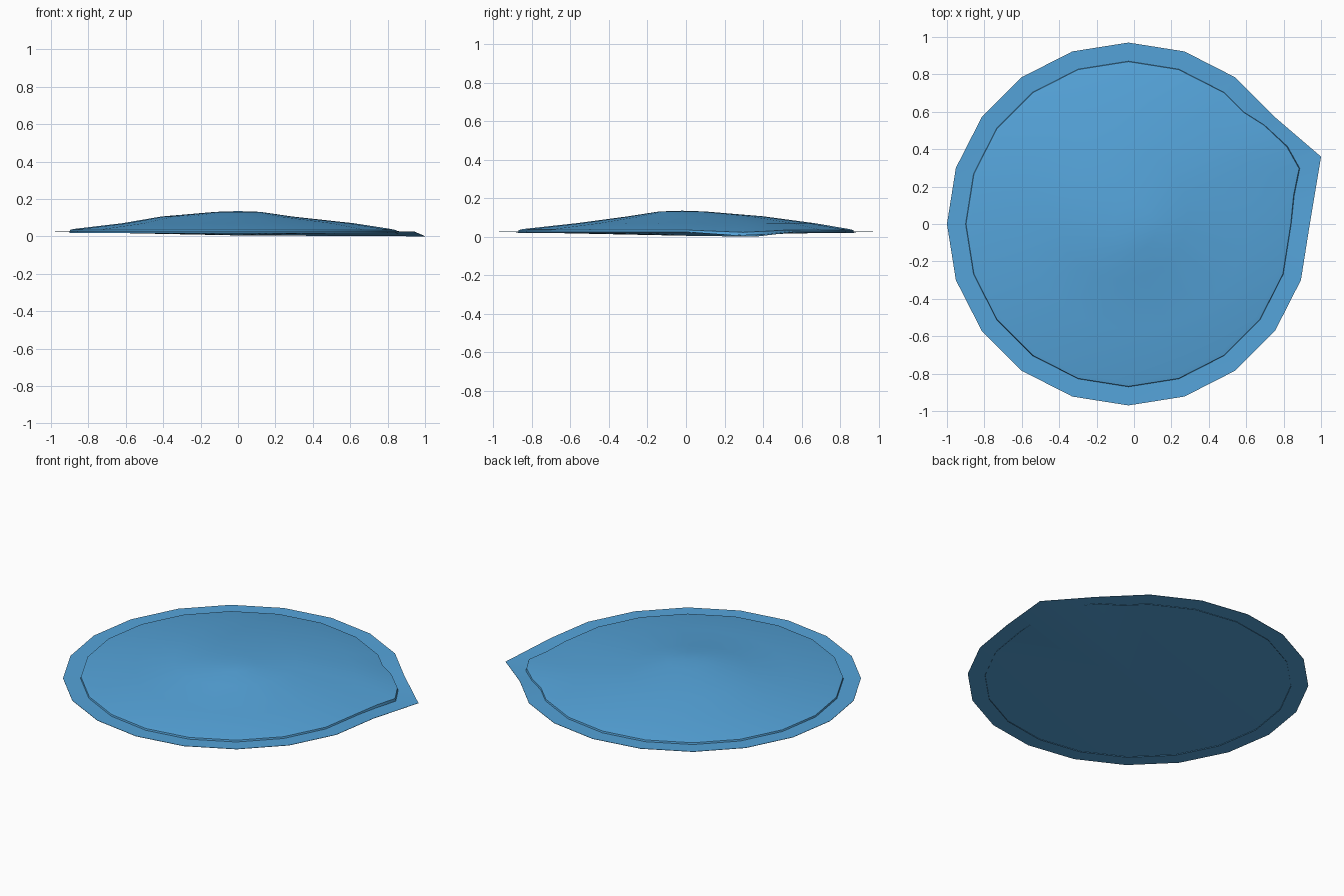
import bpy, bmesh, math

if "Cube" in bpy.data.objects:
    bpy.data.objects.remove(bpy.data.objects["Cube"])

CX = -0.03
blue = bpy.data.materials.new("water_blue")
blue.diffuse_color = (0.09, 0.37, 0.70, 1)
blue.use_nodes = True
blue.node_tree.nodes["Principled BSDF"].inputs["Base Color"].default_value = blue.diffuse_color


def loop(bm, pts):
    return [bm.verts.new(p) for p in pts]


def bridge(bm, a, b):
    n = len(a)
    for i in range(n):
        bm.faces.new((a[i], a[(i + 1) % n], b[(i + 1) % n], b[i]))


def fan(bm, ring, centre, flip=False):
    c = bm.verts.new(centre)
    for i in range(len(ring)):
        a, b = ring[i], ring[(i + 1) % len(ring)]
        bm.faces.new((b, a, c) if flip else (a, b, c))


def finish(bm, name, angle):
    me = bpy.data.meshes.new(name)
    bm.to_mesh(me)
    bm.free()
    me.materials.append(blue)
    ob = bpy.data.objects.new(name, me)
    bpy.context.collection.objects.link(ob)
    bpy.ops.object.select_all(action='DESELECT')
    ob.select_set(True)
    bpy.context.view_layer.objects.active = ob
    bpy.ops.object.shade_smooth_by_angle(angle=math.radians(angle))
    return ob


# Shallow dish: 20 sides with one corner pulled out and down to a tip
rim = []
for i in range(20):
    a = math.radians(18 * i)
    rim.append((CX + 0.97 * math.cos(a), 0.97 * math.sin(a), 0.026))
rim[1] = (1.0, 0.36, 0.0)
bm = bmesh.new()
top = loop(bm, [(x, y, z + 0.001) for x, y, z in rim])
low = loop(bm, [(x, y, max(z - 0.001, 0)) for x, y, z in rim])
bridge(bm, low, top)
fan(bm, top, (0, 0, 0.007))
fan(bm, low, (0, 0, 0.005), flip=True)
finish(bm, "dish", 20)

# Dome: edge radius follows the dish and bulges toward the tip
bulge = {10: 0.895, 18: 0.957, 26: 0.94, 36: 0.895, 44: 0.856}
angles = sorted(set(range(0, 360, 18)) | set(bulge))


def ring(r, z, cx, cy, follow):
    pts = []
    for d in angles:
        k = r * (1 + follow * (bulge.get(d, 0.866) / 0.866 - 1))
        a = math.radians(d)
        tip = max(0, 1 - abs(d - 18) / 18) * follow
        pts.append((cx + k * math.cos(a), cy + k * math.sin(a), z - 0.012 * tip))
    return pts


# radius, height, centre x, centre y, how far the bulge is followed
profile = [
    (0.872, 0.019, CX, 0, 1),
    (0.868, 0.035, CX, 0, 1),
    (0.845, 0.040, CX, 0, 1),
    (0.62, 0.070, 0.0, 0.05, 0.5),
    (0.35, 0.106, -0.06, 0.05, 0),
    (0.12, 0.131, 0.0, -0.02, 0),
]
bm = bmesh.new()
loops = [loop(bm, ring(*p)) for p in profile]
for a, b in zip(loops, loops[1:]):
    bridge(bm, a, b)
fan(bm, loops[-1], (0.0, -0.02, 0.135))
finish(bm, "dome", 50)
